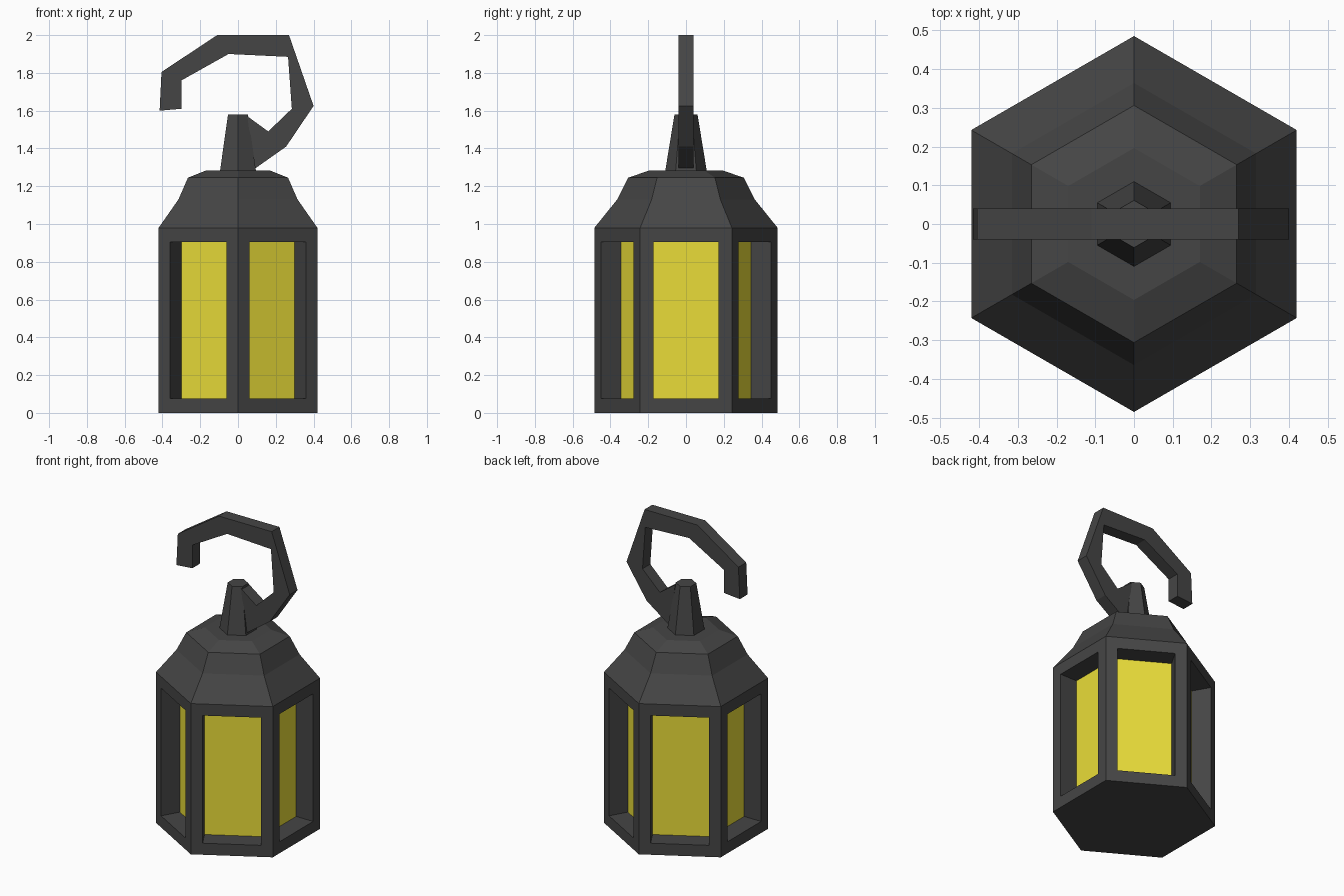
import bpy, bmesh
from math import sin, cos, pi

if "Cube" in bpy.data.objects:
    bpy.data.objects.remove(bpy.data.objects["Cube"])


def material(name, color):
    m = bpy.data.materials.new(name)
    m.diffuse_color = color
    m.use_nodes = True
    m.node_tree.nodes["Principled BSDF"].inputs["Base Color"].default_value = m.diffuse_color
    return m


iron = material("dark_iron", (0.06, 0.06, 0.06, 1))
amber = material("amber_glass", (0.82, 0.72, 0.04, 1))


def add_object(name, bm, mat):
    bmesh.ops.recalc_face_normals(bm, faces=bm.faces)
    me = bpy.data.meshes.new(name)
    bm.to_mesh(me)
    bm.free()
    me.materials.append(mat)
    ob = bpy.data.objects.new(name, me)
    bpy.context.collection.objects.link(ob)
    return ob


def hex_ring(bm, r, z):
    # corners point along +y and -y
    return [bm.verts.new((r * cos(pi / 2 + k * pi / 3), r * sin(pi / 2 + k * pi / 3), z))
            for k in range(6)]


def hex_stack(name, profile, mat, bottom=True, top=True):
    bm = bmesh.new()
    rings = [hex_ring(bm, r, z) for r, z in profile]
    for a, b in zip(rings, rings[1:]):
        for k in range(6):
            n = (k + 1) % 6
            bm.faces.new((a[k], a[n], b[n], b[k]))
    if bottom:
        bm.faces.new(rings[0][::-1])
    if top:
        bm.faces.new(rings[-1])
    return add_object(name, bm, mat)


R, BODY_TOP = 0.485, 0.98
HALF_W, Z0, Z1, DEPTH = 0.172, 0.075, 0.905, 0.122
apothem = R * cos(pi / 6)

# Frame: hexagonal shell with a deep rectangular window opening on each side
bm = bmesh.new()
low, high = hex_ring(bm, R, 0), hex_ring(bm, R, BODY_TOP)
bm.faces.new(low[::-1])
for k in range(6):
    n = (k + 1) % 6
    ang = pi / 2 + (k + 0.5) * pi / 3
    nx, ny = cos(ang), sin(ang)

    def window(dist):
        return [bm.verts.new((nx * dist - ny * u, ny * dist + nx * u, z))
                for u, z in ((-HALF_W, Z0), (HALF_W, Z0), (HALF_W, Z1), (-HALF_W, Z1))]

    loops = [[low[k], low[n], high[n], high[k]], window(apothem), window(apothem - DEPTH)]
    for a, b in zip(loops, loops[1:]):
        for i in range(4):
            j = (i + 1) % 4
            bm.faces.new((a[i], a[j], b[j], b[i]))
add_object("lantern_frame", bm, iron)

# Glass panes behind the openings
hex_stack("glass_panes", [((apothem - DEPTH) / cos(pi / 6), Z0),
                          ((apothem - DEPTH) / cos(pi / 6), Z1)], amber, False, False)

# Stepped roof and finial
hex_stack("roof", [(R, BODY_TOP), (0.364, 1.13), (0.306, 1.245), (0.196, 1.283)], iron, False)
hex_stack("finial", [(0.11, 1.28), (0.061, 1.58)], iron, False)

# Hanging hook: outline extruded along y
outline = [(0.085, 1.29), (0.255, 1.41), (0.40, 1.625), (0.27, 2.0), (-0.11, 2.0),
           (-0.405, 1.805), (-0.415, 1.60), (-0.30, 1.61), (-0.30, 1.76), (-0.05, 1.90),
           (0.265, 1.885), (0.285, 1.61), (0.16, 1.49), (0.05, 1.57)]
bm = bmesh.new()
face = bm.faces.new([bm.verts.new((x, -0.04, z)) for x, z in outline])
ext = bmesh.ops.extrude_face_region(bm, geom=[face], use_keep_orig=True)
bmesh.ops.translate(bm, vec=(0, 0.08, 0),
                    verts=[g for g in ext["geom"] if isinstance(g, bmesh.types.BMVert)])
add_object("hook", bm, iron)
